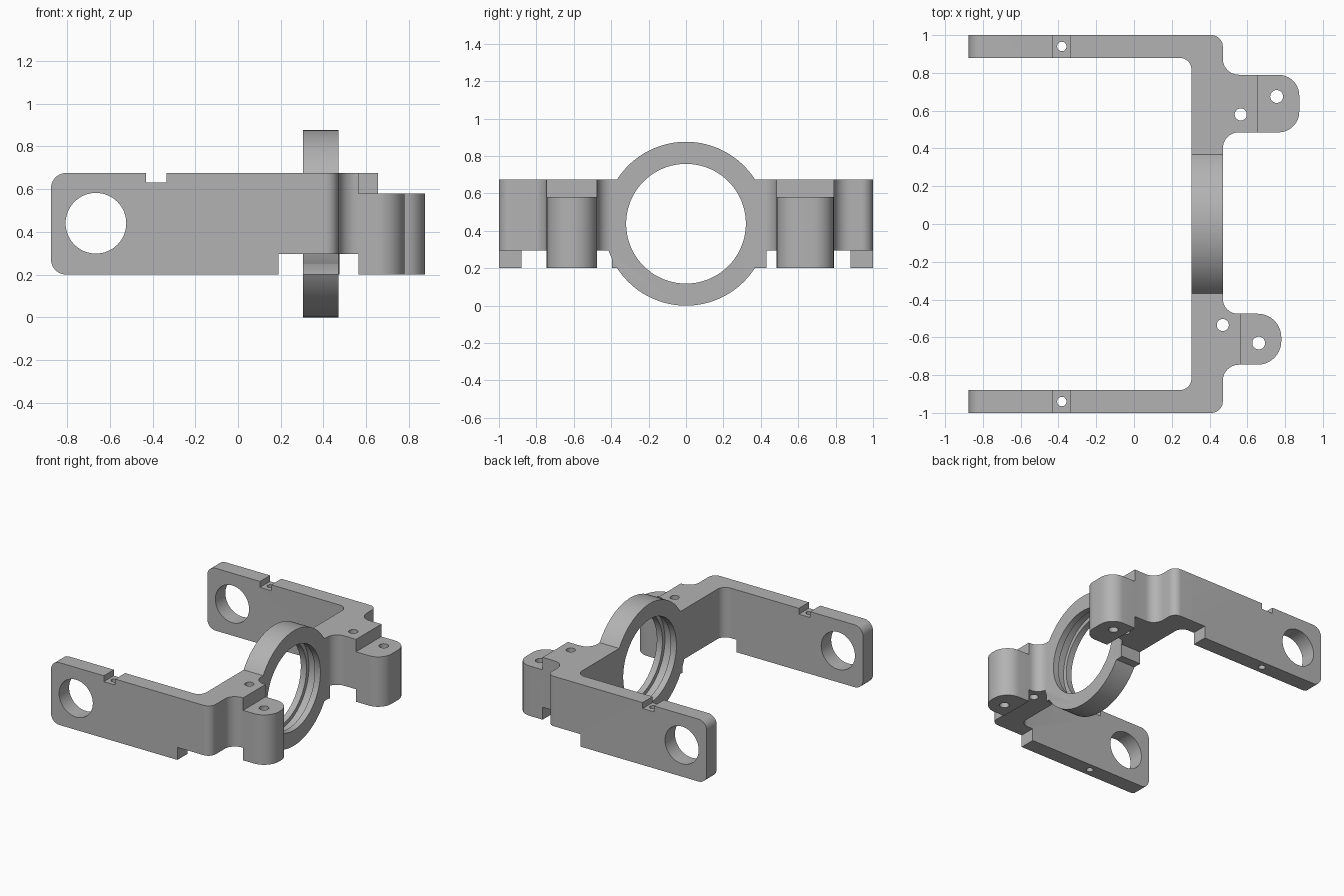
import bpy, bmesh
from math import pi, cos, sin, tan
from mathutils import Vector, Matrix

cube = bpy.data.objects.get("Cube")
if cube:
    bpy.data.objects.remove(cube, do_unlink=True)

grey = bpy.data.materials.new("plain grey")
grey.use_nodes = True
grey.diffuse_color = (0.45, 0.45, 0.45, 1)
grey.node_tree.nodes["Principled BSDF"].inputs["Base Color"].default_value = (0.45, 0.45, 0.45, 1)


def rounded(corners, steps=10):
    """Turn (a, b, radius) corners into an outline with round corners."""
    out = []
    for i, (a, b, r) in enumerate(corners):
        p = Vector((a, b))
        if r == 0:
            out.append(p)
            continue
        u = (Vector(corners[i - 1][:2]) - p).normalized()
        v = (Vector(corners[(i + 1) % len(corners)][:2]) - p).normalized()
        half = u.angle(v) / 2
        centre = p + (u + v).normalized() * (r / sin(half))
        start = p + u * (r / tan(half)) - centre
        end = p + v * (r / tan(half)) - centre
        sweep = start.angle(end)
        for k in range(steps + 1):
            t = k / steps
            out.append(centre + (start * sin((1 - t) * sweep) + end * sin(t * sweep)) / sin(sweep))
    return out


def finish(name, bm):
    bmesh.ops.recalc_face_normals(bm, faces=bm.faces)
    mesh = bpy.data.meshes.new(name)
    bm.to_mesh(mesh)
    bm.free()
    mesh.materials.append(grey)
    obj = bpy.data.objects.new(name, mesh)
    bpy.context.collection.objects.link(obj)
    return obj


def prism(name, outline, low, high, place):
    """Extrude an outline between two levels; place maps (a, b, level) to a point."""
    bm = bmesh.new()
    face = bm.faces.new([bm.verts.new(place(p[0], p[1], low)) for p in outline])
    new = bmesh.ops.extrude_face_region(bm, geom=[face])["geom"]
    shift = Vector(place(0, 0, high)) - Vector(place(0, 0, low))
    bmesh.ops.translate(bm, vec=shift, verts=[g for g in new if isinstance(g, bmesh.types.BMVert)])
    return finish(name, bm)


def box(name, x0, x1, y0, y1, z0, z1):
    return prism(name, [(x0, y0), (x1, y0), (x1, y1), (x0, y1)], z0, z1, lambda a, b, c: (a, b, c))


def cylinder(name, centre, radius, length, axis, sides=32):
    bm = bmesh.new()
    turn = {"x": Matrix.Rotation(pi / 2, 4, "Y"), "y": Matrix.Rotation(pi / 2, 4, "X"), "z": Matrix()}[axis]
    bmesh.ops.create_cone(bm, cap_ends=True, segments=sides, radius1=radius, radius2=radius,
                          depth=length, matrix=Matrix.Translation(centre) @ turn)
    return finish(name, bm)


def combine(target, tool, operation="DIFFERENCE"):
    mod = target.modifiers.new(operation, "BOOLEAN")
    mod.operation, mod.solver, mod.object = operation, "EXACT", tool
    bpy.context.view_layer.objects.active = target
    bpy.ops.object.modifier_apply(modifier=mod.name)
    bpy.data.objects.remove(tool, do_unlink=True)


# U-shaped frame with two lugs, from its plan outline
plan = rounded([
    (-.875, -1, 0), (.47, -1, .06), (.47, -.745, .085), (.78, -.745, .125),
    (.78, -.475, .125), (.47, -.475, .08), (.47, .485, .085), (.875, .485, .11),
    (.875, .79, .11), (.47, .79, .085), (.47, 1, .06), (-.875, 1, 0),
    (-.875, .88, 0), (.305, .88, .065), (.305, -.88, .065), (-.875, -.88, 0)])
frame = prism("bracket_frame", plan, .2, .675, lambda a, b, c: (a, b, c))

# Rounded arm ends: keep only what lies inside the side outline
side = rounded([(-.875, .2, .07), (1, .2, 0), (1, .675, 0), (-.875, .675, .07)])
combine(frame, prism("side_limit", side, -1.2, 1.2, lambda a, b, c: (a, c, b)), "INTERSECT")

# Undercuts of the corners and lowered lug tops
combine(frame, box("front_undercut", .19, .565, -1.1, -.395, .1, .295))
combine(frame, box("back_undercut", .19, .655, .43, 1.1, .1, .295))
combine(frame, box("front_lug_step", .565, 1, -.9, -.3, .58, .8))
combine(frame, box("back_lug_step", .655, 1, .3, .9, .58, .8))

# Arm notches, pivot holes and pin holes
for s in (-1, 1):
    y = s * .94
    combine(frame, box("notch", -.43, -.335, y - .1, y + .1, .63, .8))
    combine(frame, cylinder("pivot_hole", (-.665, y, .44), .142, .4, "y", 64))
    combine(frame, cylinder("pin_hole", (-.382, y, .44), .025, 1, "z"))

# Screw holes in the lugs and cross bar
for x, y, r in ((.66, -.63, .034), (.755, .675, .034), (.47, -.535, .032), (.565, .58, .032)):
    combine(frame, cylinder("screw_hole", (x, y, .44), r, 1, "z"))

# Bearing ring with bore and inner groove
middle = (.3875, 0, .438)
combine(frame, cylinder("ring", middle, .438, .165, "x", 128), "UNION")
combine(frame, cylinder("bore", middle, .32, .6, "x", 128))
combine(frame, cylinder("groove", middle, .35, .07, "x", 128))

bpy.ops.object.select_all(action="DESELECT")
frame.select_set(True)
bpy.context.view_layer.objects.active = frame
bpy.ops.object.shade_smooth_by_angle(angle=pi / 6)
